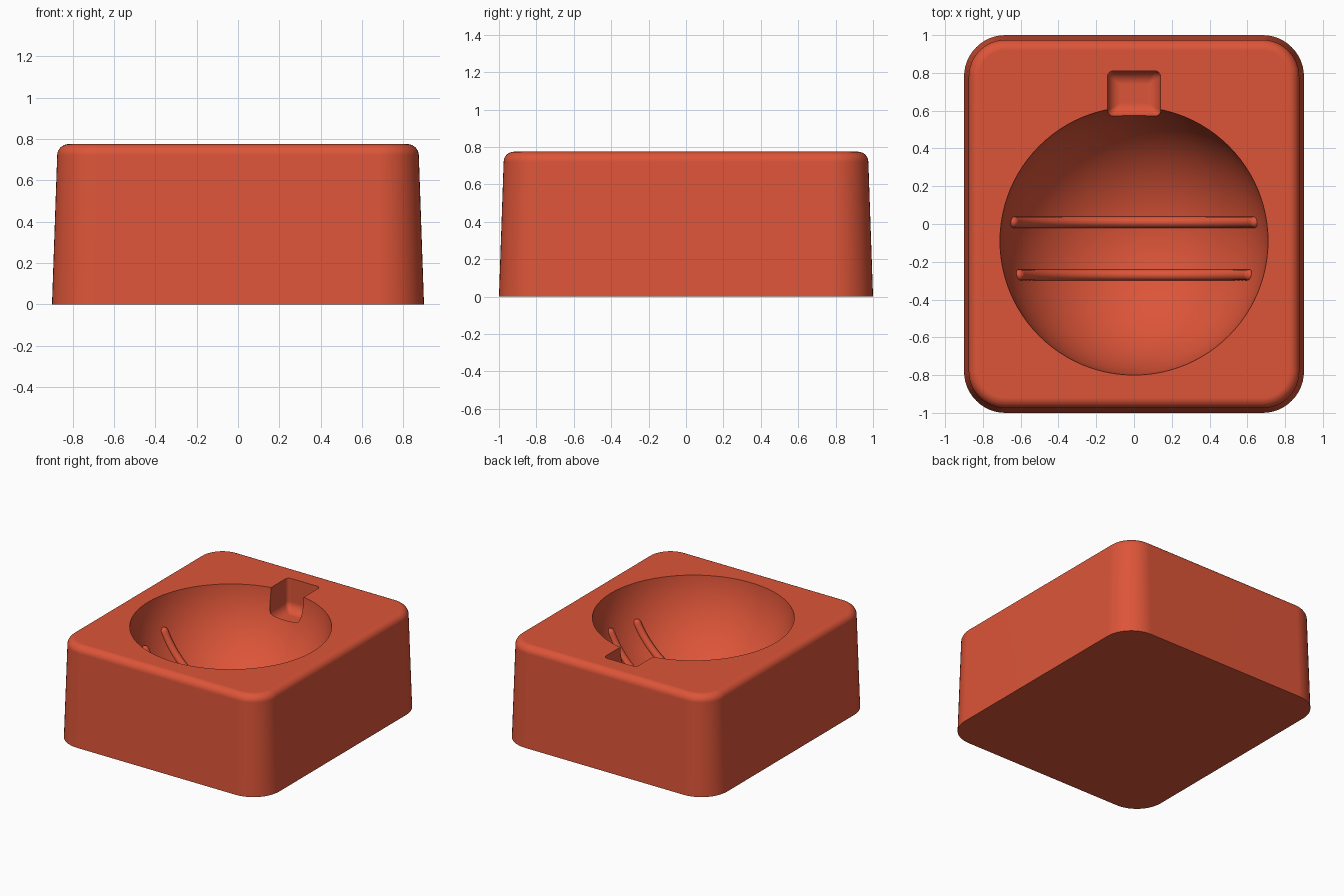
import bpy, bmesh, math
from mathutils import Vector

if "Cube" in bpy.data.objects:
    bpy.data.objects.remove(bpy.data.objects["Cube"], do_unlink=True)

HEIGHT = 0.775
BOWL_Y, BOWL_RIM, BOWL_LIFT = -0.09, 0.71, 0.05
BOWL_R = math.hypot(BOWL_RIM, BOWL_LIFT)
BOWL_Z = HEIGHT + BOWL_LIFT

red = bpy.data.materials.new("warm red")
red.use_nodes = True
red.diffuse_color = (0.72, 0.09, 0.04, 1)
red.node_tree.nodes["Principled BSDF"].inputs["Base Color"].default_value = red.diffuse_color


def make_object(name, bm):
    bmesh.ops.recalc_face_normals(bm, faces=bm.faces[:])
    mesh = bpy.data.meshes.new(name)
    bm.to_mesh(mesh)
    bm.free()
    mesh.materials.append(red)
    obj = bpy.data.objects.new(name, mesh)
    bpy.context.collection.objects.link(obj)
    return obj


def activate(obj):
    bpy.ops.object.select_all(action='DESELECT')
    obj.select_set(True)
    bpy.context.view_layer.objects.active = obj


def rounded_loop(bm, half_x, half_y, radius, z, steps=12):
    """Ring of vertices along a rounded rectangle."""
    ring = []
    for quarter, (sx, sy) in enumerate([(1, 1), (-1, 1), (-1, -1), (1, -1)]):
        for i in range(steps + 1):
            a = (quarter + i / steps) * math.pi / 2
            ring.append(bm.verts.new((sx * (half_x - radius) + radius * math.cos(a),
                                      sy * (half_y - radius) + radius * math.sin(a), z)))
    return ring


# Tapered block with rounded corners and a rounded top edge
bm = bmesh.new()
fillet = 0.055
levels = [(0, 0)]
for i in range(9):
    a = i / 8 * math.pi / 2
    levels.append((HEIGHT - fillet * (1 - math.sin(a)), 0.025 + fillet * (1 - math.cos(a))))
rings = [rounded_loop(bm, 0.9 - d, 1 - d, 0.22 - d, z) for z, d in levels]
for low, high in zip(rings, rings[1:]):
    for i in range(len(low)):
        j = (i + 1) % len(low)
        bm.faces.new((low[i], low[j], high[j], high[i]))
bm.faces.new(rings[0][::-1])
bm.faces.new(rings[-1])
body = make_object("body", bm)

# Spherical bowl cutter
bm = bmesh.new()
bmesh.ops.create_uvsphere(bm, u_segments=96, v_segments=64, radius=BOWL_R)
bmesh.ops.translate(bm, verts=bm.verts[:], vec=(0, BOWL_Y, BOWL_Z))
bowl_cutter = make_object("bowl_cutter", bm)

# Notch cutter with rounded upright corners and a softly rounded floor
bm = bmesh.new()
notch_depth, soft = 0.25, 0.07
levels = [(HEIGHT + 0.1, 0)]
for i in range(9):
    a = i / 8 * math.pi / 2
    levels.append((HEIGHT - notch_depth + soft * (1 - math.sin(a)), soft * (1 - math.cos(a))))
rings = [rounded_loop(bm, 0.14 - d, 0.12 - d, 0.03 * (1 - 0.9 * d / soft), z, 6)
         for z, d in levels]
for high, low in zip(rings, rings[1:]):
    for i in range(len(low)):
        j = (i + 1) % len(low)
        bm.faces.new((low[i], low[j], high[j], high[i]))
bm.faces.new(rings[0])
bm.faces.new(rings[-1][::-1])
bmesh.ops.translate(bm, verts=bm.verts[:], vec=(0, 0.69, 0))
notch_cutter = make_object("notch_cutter", bm)

# Cut the bowl and the notch
activate(body)
for cutter in (bowl_cutter, notch_cutter):
    cutter.hide_render = True
    mod = body.modifiers.new(cutter.name, 'BOOLEAN')
    mod.operation = 'DIFFERENCE'
    mod.solver = 'EXACT'
    mod.object = cutter
    bpy.ops.object.modifier_apply(modifier=mod.name)
    bpy.data.objects.remove(cutter, do_unlink=True)
bpy.ops.object.shade_smooth_by_angle(angle=math.radians(35))
weighted = body.modifiers.new("even_shading", 'WEIGHTED_NORMAL')
weighted.keep_sharp = True


# Raised ribs following the bowl wall, with rounded ends
def add_rib(name, y, end_x, thick=0.03, count=56):
    arc_r = math.sqrt(BOWL_R ** 2 - (y - BOWL_Y) ** 2)
    limit = math.asin(end_x / arc_r)
    curve = bpy.data.curves.new(name, 'CURVE')
    curve.dimensions = '3D'
    curve.bevel_depth = thick
    curve.bevel_resolution = 4
    spline = curve.splines.new('POLY')
    spline.points.add(count)
    for i, point in enumerate(spline.points):
        t = limit * math.cos(math.pi * i / count)
        point.co = (arc_r * math.sin(t), y, BOWL_Z - arc_r * math.cos(t), 1)
        gap = min(1, (limit - abs(t)) * arc_r / thick)
        point.radius = max(0.02, math.sqrt(max(0, 1 - (1 - gap) ** 2)))
    curve.materials.append(red)
    rib = bpy.data.objects.new(name, curve)
    bpy.context.collection.objects.link(rib)
    activate(rib)
    bpy.ops.object.convert(target='MESH')
    bpy.ops.object.shade_smooth_by_angle(angle=math.radians(50))


add_rib("back_rib", 0.01, 0.652)
add_rib("front_rib", -0.27, 0.622)
